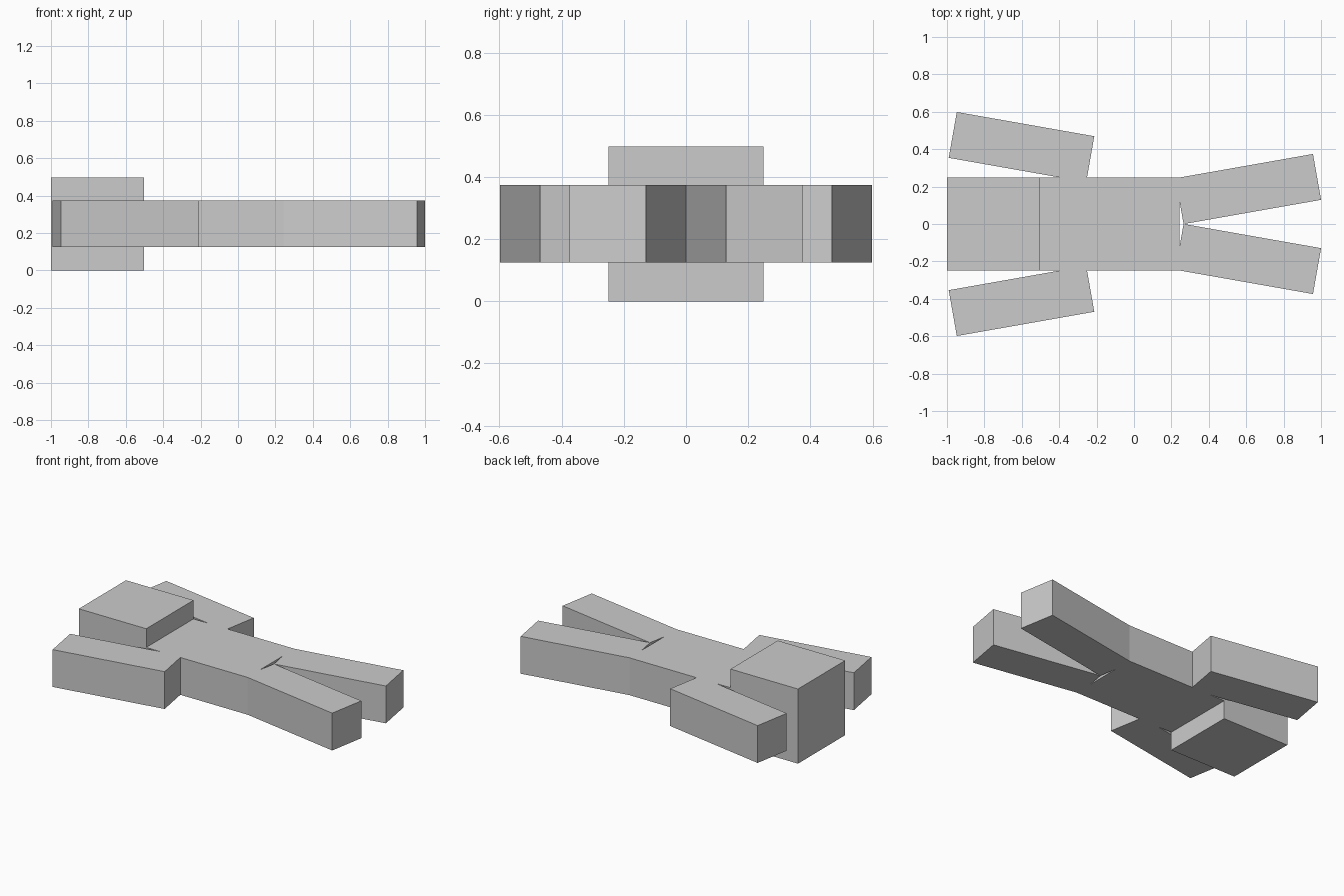
import bpy
import math

if "Cube" in bpy.data.objects:
    bpy.data.objects.remove(bpy.data.objects["Cube"])

# One plain grey for the whole figure
grey = bpy.data.materials.new("plain_grey")
grey.diffuse_color = (0.6, 0.6, 0.6, 1.0)
grey.use_nodes = True
grey.node_tree.nodes["Principled BSDF"].inputs["Base Color"].default_value = grey.diffuse_color

U = 0.0622            # one figure unit: head is 8 units, limbs are 4 x 4 x 12
MID_Z = 4 * U         # every part is centred on this height
SPLAY = math.radians(10)


def box(name, centre, size, turn=0.0):
    """Box at a centre in plan, turned about the vertical axis."""
    bpy.ops.mesh.primitive_cube_add(size=1, location=(*centre, MID_Z))
    obj = bpy.context.object
    obj.name = name
    obj.scale = size
    bpy.ops.object.transform_apply(location=False, rotation=False, scale=True)
    obj.rotation_euler.z = turn
    obj.data.materials.append(grey)
    return obj


# Head and torso of the figure lying along x
neck_x = -1 + 8 * U
box("head", (-1 + 4 * U, 0), (8 * U, 8 * U, 8 * U))
box("torso", (neck_x + 6 * U, 0), (12 * U, 8 * U, 4 * U))

# Splayed limbs, mirrored across the centre line
limb = (12 * U, 4 * U, 4 * U)
for side, label in ((1, "left"), (-1, "right")):
    box(f"{label}_arm", (-0.6015, side * 0.4115), limb, -side * SPLAY)
    box(f"{label}_leg", (0.611, side * 0.187), limb, side * SPLAY)
